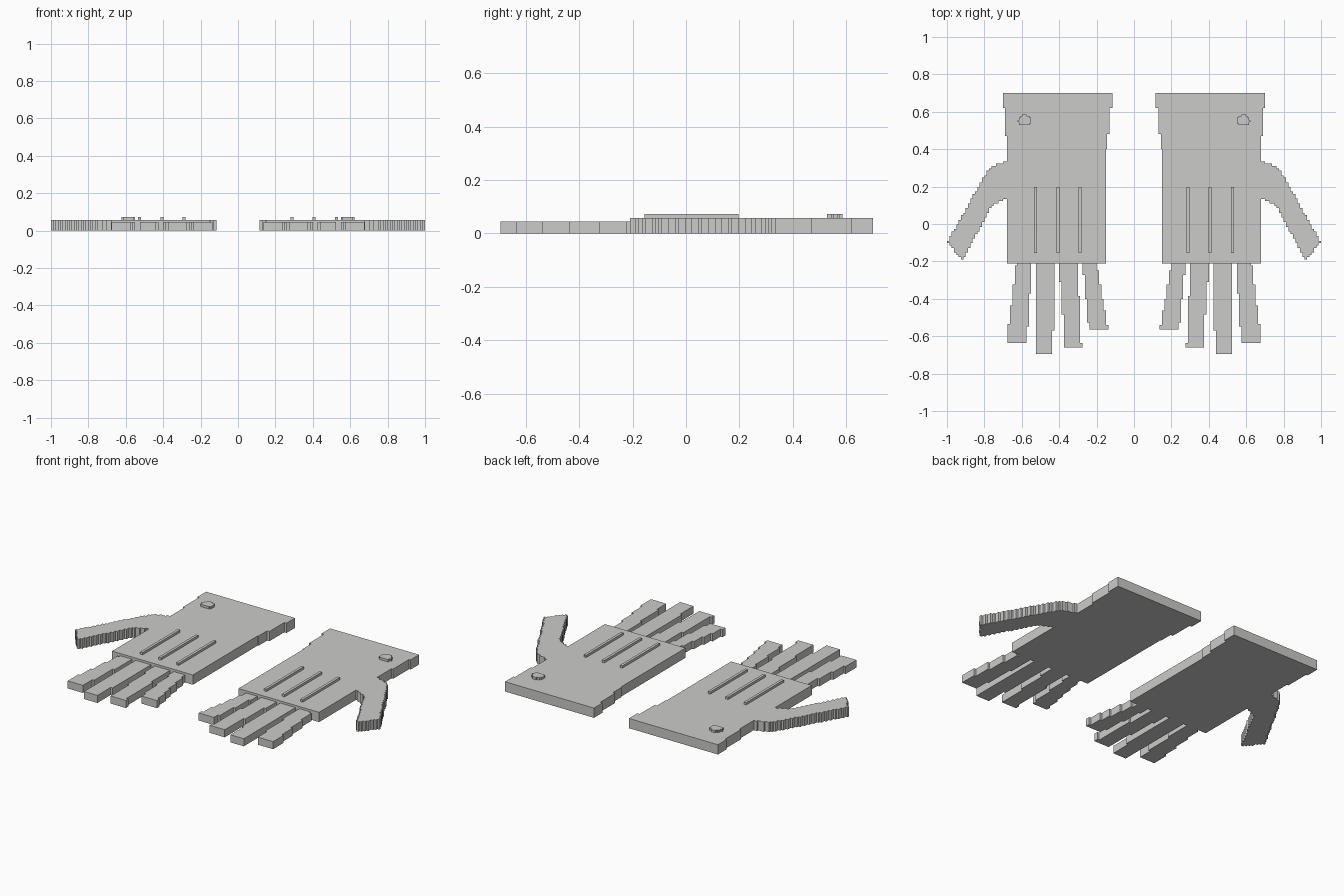
import bpy, bmesh, math

if "Cube" in bpy.data.objects:
    bpy.data.objects.remove(bpy.data.objects["Cube"])

grey = bpy.data.materials.new("light_grey")
grey.diffuse_color = (0.6, 0.6, 0.59, 1)
grey.use_nodes = True
grey.node_tree.nodes["Principled BSDF"].inputs["Base Color"].default_value = grey.diffuse_color


def slab(name, outline, z0, z1):
    """Extrude a flat outline from z0 to z1 and mirror it for the other glove."""
    bm = bmesh.new()
    face = bm.faces.new([bm.verts.new((x, y, z0)) for x, y in outline])
    top = bmesh.ops.extrude_face_region(bm, geom=[face])["geom"]
    bmesh.ops.translate(bm, vec=(0, 0, z1 - z0),
                        verts=[v for v in top if isinstance(v, bmesh.types.BMVert)])
    bmesh.ops.recalc_face_normals(bm, faces=bm.faces)
    me = bpy.data.meshes.new(name)
    bm.to_mesh(me)
    bm.free()
    me.materials.append(grey)
    ob = bpy.data.objects.new(name, me)
    bpy.context.collection.objects.link(ob)
    ob.modifiers.new("other_glove", 'MIRROR').use_mirror_merge = False
    return ob


def stepped(poly, step):
    """Turn a polygon into a stair-stepped outline, one row at a time."""
    ys = [p[1] for p in poly]
    lo, hi = min(ys), max(ys)
    n = max(1, round((hi - lo) / step))
    h = (hi - lo) / n
    left, right = [], []
    for i in range(n):
        y = lo + (i + 0.5) * h
        xs = []
        for (ax, ay), (bx, by) in zip(poly, poly[1:] + poly[:1]):
            if (ay > y) != (by > y):
                xs.append(ax + (bx - ax) * (y - ay) / (by - ay))
        for side, x in ((left, min(xs)), (right, max(xs))):
            x = round(x / step) * step
            if side and abs(side[-1][0] - x) < 1e-6:
                side[-1] = (x, lo + (i + 1) * h)
            else:
                side += [(x, lo + i * h), (x, lo + (i + 1) * h)]
    return right + left[::-1]


# Palm and flared cuff
slab("palm_and_cuff", [
    (0.15, -0.21), (0.68, -0.21), (0.68, 0.47), (0.69, 0.47), (0.69, 0.62),
    (0.70, 0.62), (0.70, 0.70), (0.115, 0.70), (0.115, 0.62), (0.13, 0.62),
    (0.13, 0.48), (0.145, 0.48), (0.145, 0.40), (0.15, 0.40)], 0, 0.058)

# Thumb
slab("thumb", stepped([
    (0.68, 0.335), (0.72, 0.325), (0.78, 0.29), (1.0, -0.10), (0.915, -0.19),
    (0.755, 0.105), (0.68, 0.135)], 0.0125), 0, 0.058)

# Fingers: top left, top right, bottom left, bottom right, tip y
for name, a, b, c, d, tip in (
        ("little_finger", 0.20, 0.275, 0.14, 0.24, -0.565),
        ("ring_finger", 0.302, 0.40, 0.28, 0.37, -0.66),
        ("middle_finger", 0.42, 0.52, 0.435, 0.525, -0.695),
        ("index_finger", 0.545, 0.63, 0.575, 0.68, -0.635)):
    slab(name, stepped([(a, -0.21), (b, -0.21), (d, tip), (c, tip)], 0.0125), 0, 0.045)

# Raised ridges on the back of the hand
for i, x in enumerate((0.289, 0.407, 0.526)):
    slab(f"ridge_{i + 1}", [(x - 0.008, -0.155), (x + 0.008, -0.155),
                            (x + 0.008, 0.197), (x - 0.008, 0.197)], 0.058, 0.072)

# Cuff button
slab("cuff_button", stepped([
    (0.563, 0.528), (0.61, 0.528), (0.623, 0.55), (0.615, 0.567), (0.595, 0.585),
    (0.578, 0.585), (0.555, 0.567), (0.549, 0.55)], 0.008), 0.058, 0.072)
